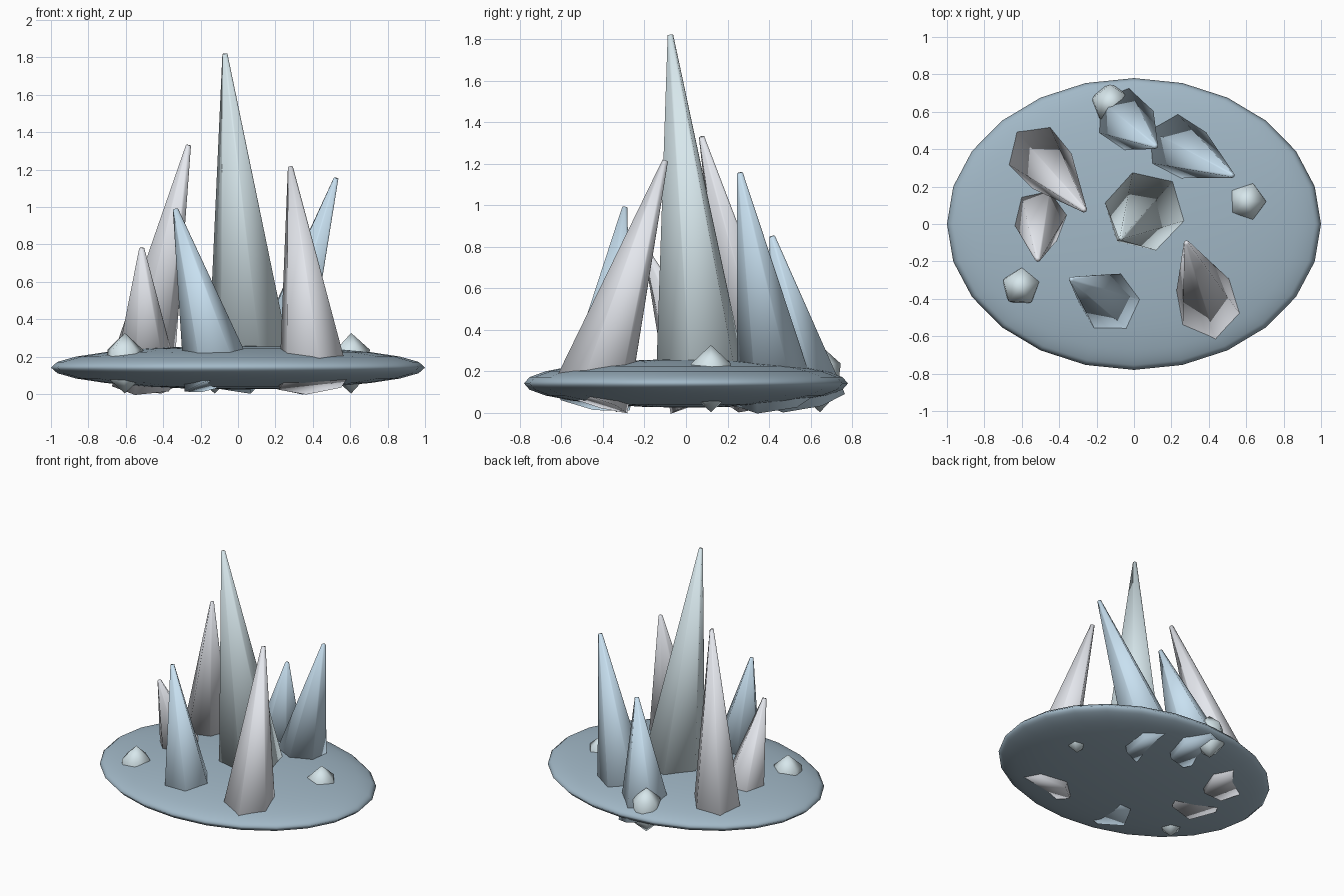
import bpy
from math import radians
from mathutils import Vector, Matrix

if "Cube" in bpy.data.objects:
    bpy.data.objects.remove(bpy.data.objects["Cube"])


def material(name, rgb):
    m = bpy.data.materials.new(name)
    m.diffuse_color = (*rgb, 1)
    m.use_nodes = True
    m.node_tree.nodes["Principled BSDF"].inputs["Base Color"].default_value = m.diffuse_color
    return m


stone = material("slate_blue", (0.36, 0.48, 0.57))
teal = material("pale_teal", (0.68, 0.80, 0.84))
white = material("frost_white", (0.78, 0.80, 0.85))
blue = material("ice_blue", (0.58, 0.75, 0.88))


def finish(name, mat):
    ob = bpy.context.object
    ob.name = name
    ob.data.materials.append(mat)
    bpy.ops.object.shade_smooth()
    return ob


# flattened disc base
bpy.ops.mesh.primitive_uv_sphere_add(segments=24, ring_count=12, radius=1, location=(0, 0, 0.142))
finish("base_disc", stone).scale = (1, 0.78, 0.117)

BASE_Z, CUT_Z = 0.06, 0.25


def crystal(name, cut, radius, turn, tip, mat):
    """Leaning six-sided spike; cut and radius are measured where it leaves the disc."""
    tip = Vector(tip)
    mid = Vector((*cut, CUT_Z))
    k = (tip.z - BASE_Z) / (tip.z - CUT_Z)
    foot = tip + (mid - tip) * k
    axis = tip - foot
    bpy.ops.mesh.primitive_cone_add(vertices=6, radius1=radius * k, radius2=0.014, depth=axis.length)
    ob = finish(name, mat)
    tilt = Vector((0, 0, 1)).rotation_difference(axis).to_matrix().to_4x4()
    # the first cone corner lies on +y, so turn is measured from +x
    ob.matrix_world = (Matrix.Translation((foot + tip) / 2) @ tilt
                       @ Matrix.Rotation(radians(turn - 90), 4, 'Z'))


# crystal spikes
crystal("main_crystal", (0.055, 0.065), 0.215, 47, (-0.07, -0.075, 1.82), teal)
crystal("back_left_crystal", (-0.49, 0.34), 0.16, 12, (-0.265, 0.075, 1.33), white)
crystal("left_crystal", (-0.50, 0.015), 0.135, 12, (-0.515, -0.19, 0.78), white)
crystal("back_crystal", (-0.03, 0.54), 0.145, 22, (0.115, 0.415, 0.85), blue)
crystal("back_right_crystal", (0.25, 0.405), 0.16, 30, (0.525, 0.26, 1.155), blue)
crystal("front_right_crystal", (0.385, -0.405), 0.165, 43, (0.28, -0.10, 1.215), white)
crystal("front_left_crystal", (-0.145, -0.405), 0.155, 2, (-0.335, -0.295, 0.99), blue)

# small half-buried gems
for i, (x, y, turn) in enumerate([(0.605, 0.12, 0), (-0.605, -0.335, 15), (-0.125, 0.645, 20)]):
    bpy.ops.mesh.primitive_ico_sphere_add(subdivisions=1, radius=1, location=(x, y, 0.165),
                                          rotation=(0, 0, radians(turn)))
    finish(f"small_gem_{i + 1}", teal).scale = (0.112, 0.112, 0.162)
